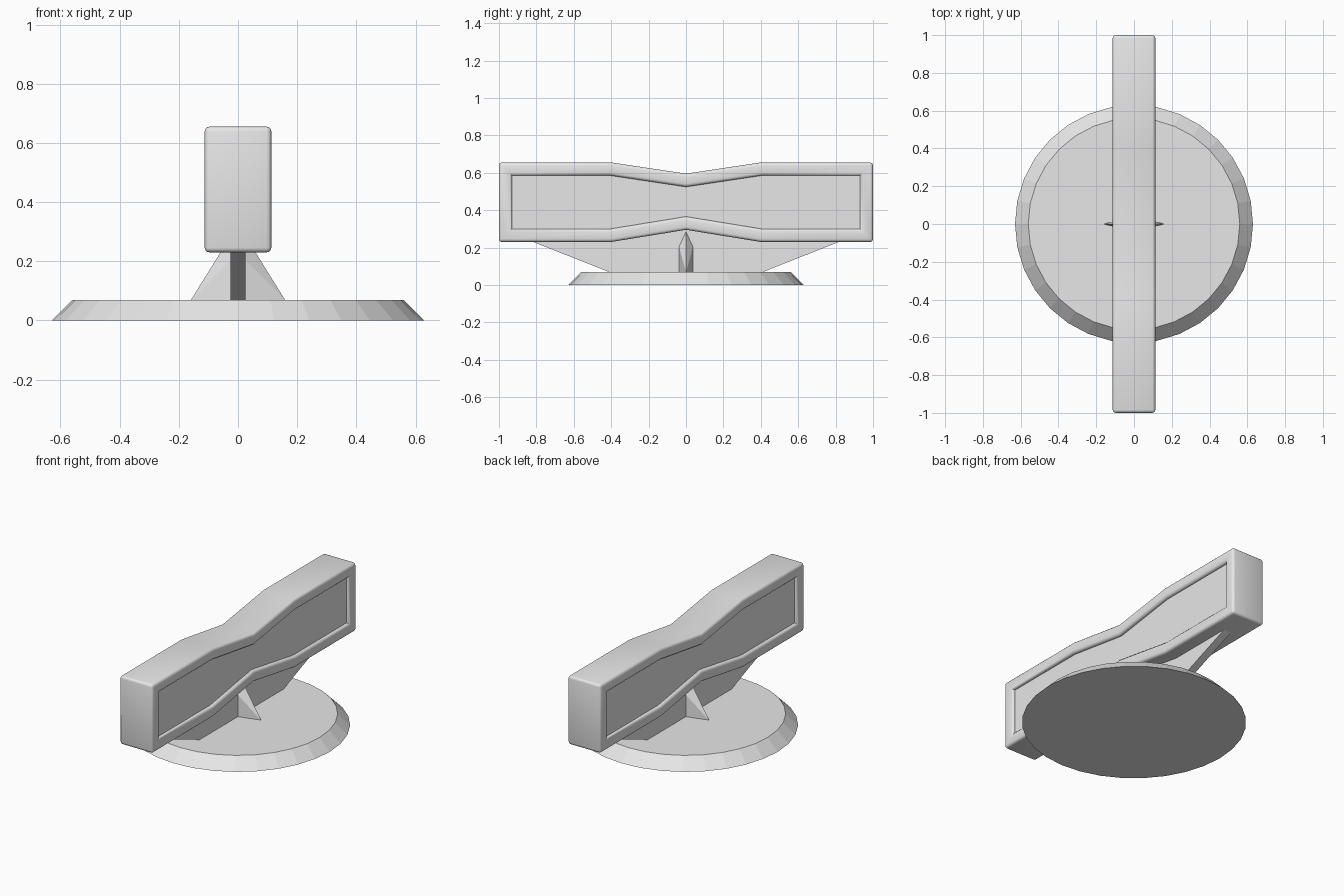
import bpy
import bmesh
from math import radians
from mathutils import Vector

cube = bpy.data.objects.get("Cube")
if cube:
    bpy.data.objects.remove(cube, do_unlink=True)

GREY = (0.8, 0.8, 0.8, 1.0)
grey = bpy.data.materials.new("light_grey")
grey.use_nodes = True
grey.diffuse_color = GREY
grey.node_tree.nodes["Principled BSDF"].inputs["Base Color"].default_value = GREY


def finish(name, bm):
    """Turn a bmesh into a named grey object."""
    bmesh.ops.recalc_face_normals(bm, faces=bm.faces)
    mesh = bpy.data.meshes.new(name)
    bm.to_mesh(mesh)
    bm.free()
    mesh.materials.append(grey)
    obj = bpy.data.objects.new(name, mesh)
    bpy.context.scene.collection.objects.link(obj)
    return obj


def slab(profile, half_width):
    """Extrude a y-z profile symmetrically along x."""
    bm = bmesh.new()
    face = bm.faces.new([bm.verts.new((-half_width, y, z)) for y, z in profile])
    made = bmesh.ops.extrude_face_region(bm, geom=[face], use_keep_orig=True)
    moved = [v for v in made["geom"] if isinstance(v, bmesh.types.BMVert)]
    bmesh.ops.translate(bm, verts=moved, vec=(2 * half_width, 0, 0))
    bmesh.ops.recalc_face_normals(bm, faces=bm.faces)
    return bm


# Round base with a sloping rim
bm = bmesh.new()
bmesh.ops.create_cone(bm, cap_ends=True, segments=32, radius1=0.63,
                      radius2=0.56, depth=0.07)
bmesh.ops.translate(bm, verts=bm.verts, vec=(0, 0, 0.035))
finish("base", bm)

# Long support fin, its top hidden inside the beam
fin = [(0, 0.32), (-0.4, 0.25), (-0.83, 0.235), (-0.4, 0.065),
       (0.4, 0.065), (0.83, 0.235), (0.4, 0.25)]
finish("long_fin", slab(fin, 0.025))

# Pointed cross fin
bm = bmesh.new()
points = [(0, 0, 0.325)]
for s in (-1, 1):
    points += [(s * 0.16, 0, 0.068), (0, s * 0.044, 0.068), (0, s * 0.044, 0.23)]
for p in points:
    bm.verts.new(p)
bmesh.ops.convex_hull(bm, input=bm.verts)
bmesh.ops.dissolve_limit(bm, angle_limit=radians(1), verts=bm.verts, edges=bm.edges)
finish("cross_fin", bm)

# Waisted beam with a recessed panel on each side
half = [(1, 0.23), (1, 0.655), (0.4, 0.655)]
beam = [(0, 0.295), (0.4, 0.23)] + half + [(0, 0.595)]
beam += [(-y, z) for y, z in reversed(half)] + [(-0.4, 0.23)]
bm = slab(beam, 0.1125)
sides = [f for f in bm.faces if abs(f.normal.x) > 0.9]
bmesh.ops.inset_individual(bm, faces=sides, thickness=0.07, use_even_offset=True)
bmesh.ops.inset_individual(bm, faces=sides, thickness=0, depth=-0.02)
bm.normal_update()

# Round the outer corners and the rim of each panel
rounded = [e for e in bm.edges
           if e.is_manifold and e.calc_face_angle_signed() > radians(30)]
bmesh.ops.bevel(bm, geom=rounded, offset=0.016, offset_type='OFFSET',
                segments=3, profile=0.5, affect='EDGES', clamp_overlap=True)
obj = finish("beam", bm)
bpy.ops.object.select_all(action='DESELECT')
obj.select_set(True)
bpy.context.view_layer.objects.active = obj
bpy.ops.object.shade_smooth_by_angle(angle=radians(35))
